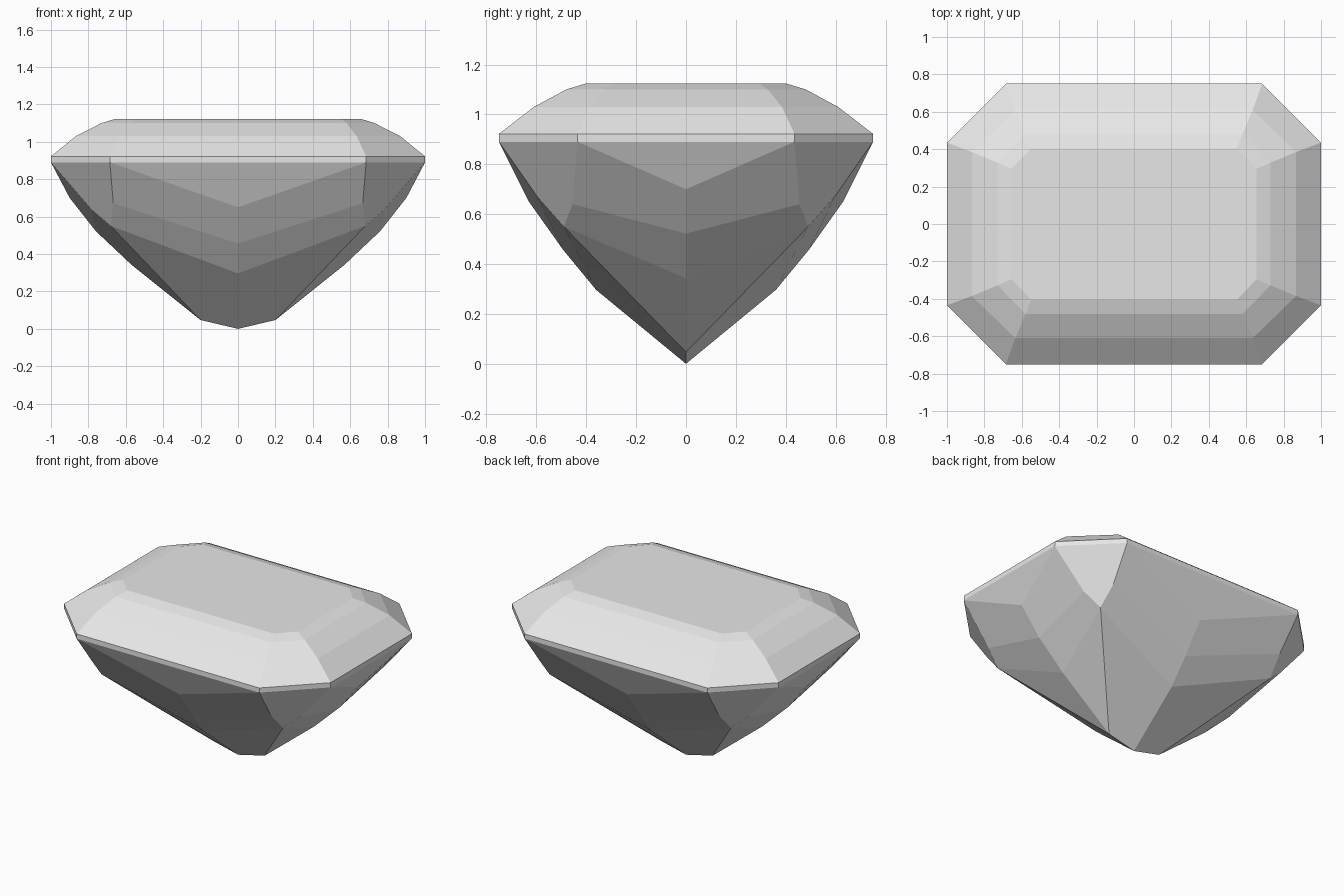
import bpy
import bmesh
from mathutils import Vector

cube = bpy.data.objects.get("Cube")
if cube:
    bpy.data.objects.remove(cube)

COLOUR = (0.8, 0.8, 0.8, 1)
grey = bpy.data.materials.new("light grey")
grey.diffuse_color = COLOUR
grey.use_nodes = True
grey.node_tree.nodes["Principled BSDF"].inputs["Base Color"].default_value = COLOUR

CENTRE = Vector((0, 0, 0.75))


def build(name, faces):
    """Mirror the faces of one quarter into all four and join them."""
    bm = bmesh.new()
    for sx in (1, -1):
        for sy in (1, -1):
            for face in faces:
                bm.faces.new([bm.verts.new((x * sx, y * sy, z)) for x, y, z in face])
    bmesh.ops.remove_doubles(bm, verts=bm.verts, dist=0.0005)
    bm.normal_update()
    for f in bm.faces:
        if f.normal.dot(f.calc_center_median() - CENTRE) < 0:
            f.normal_flip()
    bmesh.ops.dissolve_limit(bm, angle_limit=0.01, verts=bm.verts, edges=bm.edges)
    mesh = bpy.data.meshes.new(name)
    bm.to_mesh(mesh)
    bm.free()
    mesh.materials.append(grey)
    obj = bpy.data.objects.new(name, mesh)
    bpy.context.collection.objects.link(obj)


def ring(x, y, corner_x, corner_y, z):
    """Quarter of a cut-corner rectangle, from the end round to the side."""
    return [(x, 0, z), (x, corner_y, z), (corner_x, y, z), (0, y, z)]


def bands(rings):
    return [[a[i], a[i + 1], b[i + 1], b[i]]
            for a, b in zip(rings, rings[1:]) for i in range(3)]


# Crown: three stepped bands up to the flat table
girdle_low = ring(1, 0.75, 0.685, 0.435, 0.89)
girdle_top = ring(1, 0.75, 0.685, 0.435, 0.922)
table = ring(0.655, 0.405, 0.55, 0.295, 1.123)
steps = [girdle_top,
         ring(0.867, 0.61, 0.635, 0.385, 1.03),
         ring(0.73, 0.48, 0.58, 0.328, 1.1),
         table]
build("crown", bands(steps) + [table + [(0, 0, 1.123)]])

# Girdle: thin upright band
build("girdle", bands([girdle_low, girdle_top]))

# Pavilion: chevron tiers that meet at the cut corners and the keel
mid_end, end_corner, side_corner, mid_side = girdle_low
end_tips = [(0.9, 0, 0.7), (0.76, 0, 0.522), (0.57, 0, 0.343)]
side_tips = [(0, 0.63, 0.65), (0, 0.492, 0.456), (0, 0.36, 0.296)]
low_corner = (0.68, 0.49, 0.55)
end_knee = (0.785, 0.455, 0.64)
side_knee = (0.667, 0.598, 0.672)
keel, culet = (0.2, 0, 0.047), (0, 0, 0)

pavilion = [[end_corner, side_corner, side_knee, low_corner, end_knee],
            [low_corner, end_tips[2], keel],
            [low_corner, side_tips[2], culet, keel]]
for top, knee, mid, tips in ((end_corner, end_knee, mid_end, end_tips),
                             (side_corner, side_knee, mid_side, side_tips)):
    pavilion += [[mid, top, tips[0]],
                 [top, tips[0], tips[1], knee],
                 [knee, tips[1], tips[2], low_corner]]
build("pavilion", pavilion)
